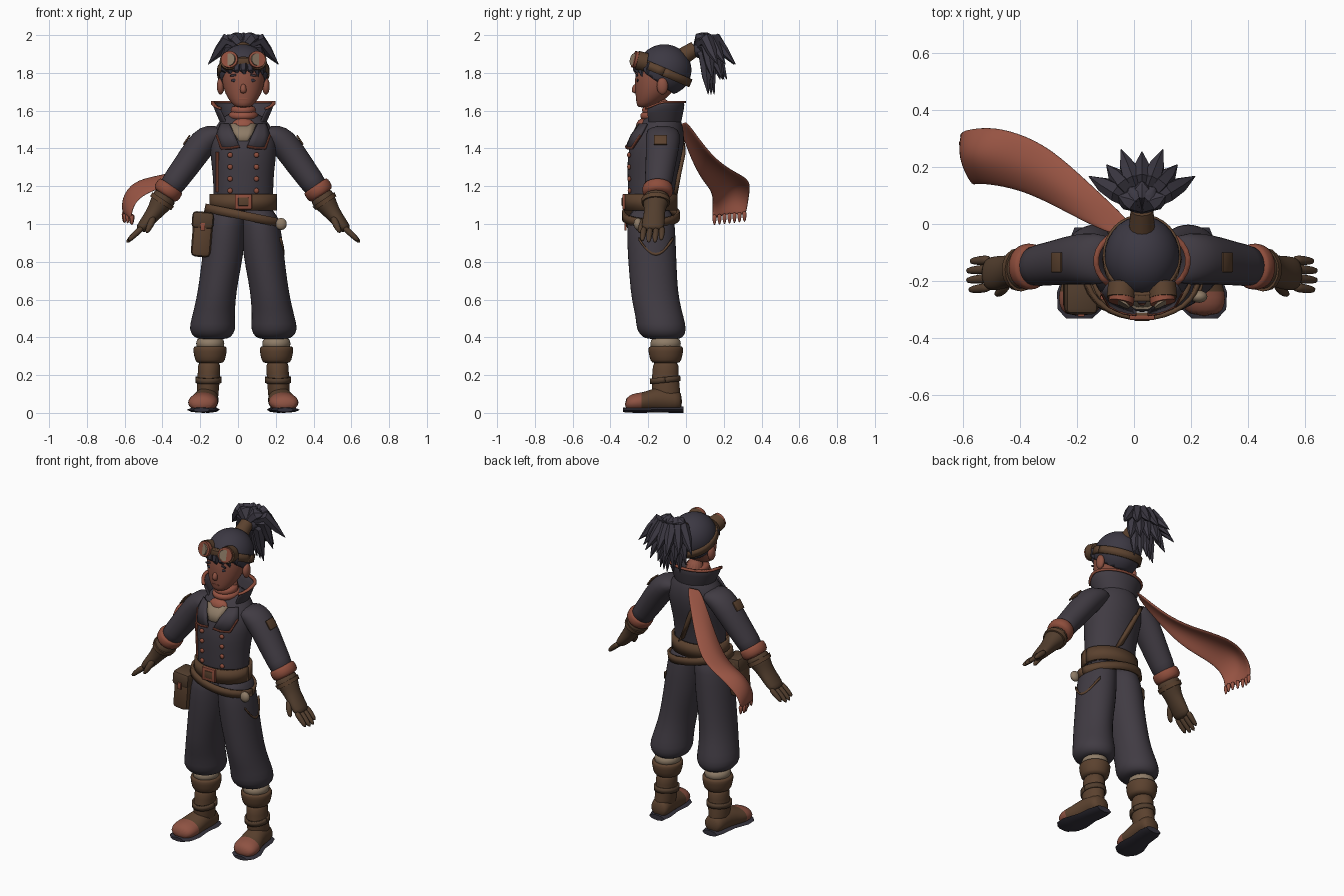
import bpy, bmesh, math
from mathutils import Vector, Matrix, Euler

if "Cube" in bpy.data.objects:
    bpy.data.objects.remove(bpy.data.objects["Cube"])

CX = 0.028  # the body stands a little off centre because of the scarf
X, Y, Z = Vector((1, 0, 0)), Vector((0, 1, 0)), Vector((0, 0, 1))


def material(name, *rgb):
    m = bpy.data.materials.new(name)
    m.use_nodes = True
    m.diffuse_color = (*rgb, 1)
    m.node_tree.nodes["Principled BSDF"].inputs["Base Color"].default_value = (*rgb, 1)
    return m


CLOTH = material("dark cloth", .052, .044, .056)
HAIR = material("dark hair", .045, .04, .056)
LEATHER = material("brown leather", .105, .054, .028)
GLOVE = material("glove brown", .085, .048, .027)
SKIN = material("skin", .27, .085, .055)
SCARF = material("scarf red", .31, .088, .056)
TRIM = material("trim red", .27, .075, .045)
CREAM = material("cream", .27, .2, .135)
SOLE = material("sole", .035, .032, .045)


def finish(name, bm, mat, s=1, sub=0, thick=0):
    for v in bm.verts:
        v.co.x = v.co.x * s + CX
    bmesh.ops.recalc_face_normals(bm, faces=bm.faces)
    me = bpy.data.meshes.new(name)
    bm.to_mesh(me)
    bm.free()
    me.materials.append(mat)
    ob = bpy.data.objects.new(name, me)
    bpy.context.collection.objects.link(ob)
    bpy.ops.object.select_all(action="DESELECT")
    ob.select_set(True)
    bpy.context.view_layer.objects.active = ob
    if sub:
        me.shade_smooth()
    else:
        bpy.ops.object.shade_smooth_by_angle()
    if thick:
        m = ob.modifiers.new("thickness", "SOLIDIFY")
        m.thickness, m.offset = thick, 0
    if sub:
        ob.modifiers.new("smooth", "SUBSURF").levels = sub
        ob.modifiers["smooth"].render_levels = sub
    return ob


def loft(name, rows, mat, u=X, v=Y, s=1, seg=16, sub=1):
    """Skin elliptical rings given as (x, y, z, radius u, radius v)."""
    bm, rings = bmesh.new(), []
    for x, y, z, a, b in rows:
        ts = [math.tau * i / seg for i in range(seg)]
        rings.append([bm.verts.new(Vector((x, y, z)) + u * a * math.cos(t) + v * b * math.sin(t)) for t in ts])
    for p, q in zip(rings, rings[1:]):
        for i in range(seg):
            j = (i + 1) % seg
            bm.faces.new((p[i], p[j], q[j], q[i]))
    bm.faces.new(rings[0])
    bm.faces.new(rings[-1])
    return finish(name, bm, mat, s, sub)


def limb(name, pts, radii, mat, s=1, seg=8, sub=1):
    """Round tube through points, with rings square to the overall direction."""
    d = (Vector(pts[-1]) - Vector(pts[0])).normalized()
    u = d.cross(Y if abs(d.y) < .8 else X).normalized()
    return loft(name, [(*p, r, r) for p, r in zip(pts, radii)], mat, u, d.cross(u), s, seg, sub)


def sheet(name, rows, mat, thick=.012, s=1, sub=1):
    bm = bmesh.new()
    g = [[bm.verts.new(p) for p in r] for r in rows]
    for p, q in zip(g, g[1:]):
        for i in range(len(p) - 1):
            bm.faces.new((p[i], p[i + 1], q[i + 1], q[i]))
    return finish(name, bm, mat, s, sub, thick)


def blob(name, loc, size, mat, s=1):
    bm = bmesh.new()
    bmesh.ops.create_uvsphere(bm, u_segments=20, v_segments=12, radius=1,
                              matrix=Matrix.LocRotScale(loc, None, size))
    return finish(name, bm, mat, s)


def box(name, loc, size, mat, rot=(0, 0, 0), s=1, bevel=.004):
    bm = bmesh.new()
    bmesh.ops.create_cube(bm, size=1, matrix=Matrix.LocRotScale(Vector(loc), Euler(rot), Vector(size)))
    bmesh.ops.bevel(bm, geom=bm.edges[:], offset=bevel, segments=2, affect="EDGES", profile=.5)
    return finish(name, bm, mat, s)


def band(name, loc, rx, ry, h, mat, rot=(0, 0, 0), thick=.016):
    m = Matrix.LocRotScale(Vector(loc), Euler(rot), None)
    ts = [math.tau * i / 32 for i in range(33)]
    rows = [[m @ Vector((rx * math.cos(t), ry * math.sin(t), z)) for t in ts] for z in (-h / 2, h / 2)]
    return sheet(name, rows, mat, thick, sub=0)


# Jacket body
TORSO = [(1.06, -.185, .165, .125), (1.17, -.185, .158, .123), (1.27, -.178, .163, .133),
         (1.38, -.163, .178, .148), (1.46, -.145, .18, .138), (1.54, -.13, .135, .112), (1.6, -.125, .07, .07)]
loft("jacket", [(0, y, z, a, b) for z, y, a, b in TORSO], CLOTH, seg=24)


def front(x, z, off=.006):
    """Point on the front of the jacket."""
    for p, q in zip(TORSO, TORSO[1:]):
        if p[0] <= z <= q[0]:
            k = (z - p[0]) / (q[0] - p[0])
            _, y, a, b = [i + (j - i) * k for i, j in zip(p, q)]
            return Vector((x, y - b * math.sqrt(max(0, 1 - (x / a) ** 2)) - off, z))


# Lapels, buttons, shirt and flap trim
for s, side in ((1, "left"), (-1, "right")):
    inner = [(.075, 1.53), (.045, 1.47), (.02, 1.41)]
    outer = [(.12, 1.53), (.14, 1.47), (.115, 1.4)]
    sheet(side + "_lapel", [[front(a + (b - a) * k, c + (d - c) * k, .014) for k in (0, .33, .67, 1)]
                            for (a, c), (b, d) in zip(inner, outer)], CLOTH, s=s, sub=0)
    edge = [front(x, z, .018) for x, z in (outer[1], outer[2], (.065, 1.402), inner[2])]
    for i, (p, q) in enumerate(zip(edge, edge[1:])):
        limb(f"{side}_lapel_trim_{i}", (p, q), (.007, .007), TRIM, s, sub=0)
    for i in range(4):
        blob(f"{side}_button_{i}", front(.07, 1.365 - i * .063, .003), Vector((.014, .01, .014)), TRIM, s)
sheet("shirt", [[front(x * k, z, .007) for x in (-1, -.5, 0, .5, 1)]
                for z, k in ((1.53, .07), (1.48, .05), (1.44, .025))], CREAM, .008, sub=0)
flap = [front(-.138, z, .002) for z in (1.17, 1.24, 1.31, 1.38)]
limb("flap_trim", flap, (.009,) * 4, TRIM, sub=0)

# Standing collar with a trimmed rim
arc = [math.radians(a) for a in range(-132, 133, 12)]
def collar_row(k):
    return [(math.sin(t) * (.1 + .062 * k), -.13 + math.cos(t) * (.09 + .03 * k),
             1.5 + k * (.145 - .05 * max(0, -math.cos(t)))) for t in arc]
sheet("collar", [collar_row(k) for k in (0, .5, 1)], CLOTH, .014)
rim = [Vector(p) for p in collar_row(1)]
sheet("collar_trim", [[p + Z * h for p in rim] for h in (-.005, .005)], TRIM, .019, sub=0)

# Scarf: neck wraps, bib, flying tail and fringe
for i, (z, r) in enumerate(((1.535, .088), (1.575, .08), (1.605, .068))):
    loft(f"scarf_wrap_{i}", [(0, -.15 - .004 * i, z + h, r * k, r * 1.12 * k)
                             for h, k in ((-.03, .7), (-.018, 1), (.01, 1.02), (.024, .75))], SCARF, seg=20)
blob("scarf_bib", Vector((0, -.225, 1.515)), Vector((.065, .04, .045)), SCARF)
far = [(-.03, 0, 1.55), (-.18, .14, 1.345), (-.32, .27, 1.265), (-.44, .325, 1.24), (-.54, .345, 1.2),
       (-.63, .33, 1.12), (-.63, .32, 1.04)]
near = [(-.1, -.04, 1.53), (-.21, .01, 1.38), (-.32, .07, 1.25), (-.43, .12, 1.19), (-.54, .14, 1.15),
        (-.59, .14, 1.08), (-.59, .135, 1.02)]
bulge = [0, .01, .02, .03, .05, .035, .02]
rows = []
for a, b, h in zip(far, near, bulge):
    a, b = Vector(a), Vector(b)
    rows.append([a.lerp(b, k) + Vector((-.9 * h, 0, h)) * math.sin(math.pi * k) for k in (0, .25, .5, .75, 1)])
sheet("scarf_tail", rows, SCARF, .016, sub=2)
for i in range(7):
    p = Vector(far[-1]).lerp(Vector(near[-1]), (i + .4) / 7) - X * .012 * math.sin(i)
    limb(f"scarf_fringe_{i}", (p + Z * .03, p, p - Z * .03), (.014, .013, .004), SCARF)

# Head
loft("face", [(0, -.225, 1.615, .035, .03), (0, -.2, 1.64, .065, .064), (0, -.172, 1.69, .098, .096),
              (0, -.148, 1.755, .116, .124), (0, -.14, 1.84, .118, .128), (0, -.135, 1.91, .08, .08)], SKIN, seg=24)
loft("neck", [(0, -.12, 1.5, .06, .06), (0, -.13, 1.68, .058, .06)], SKIN)
limb("nose", ((0, -.262, 1.745), (0, -.274, 1.71), (0, -.268, 1.69)), (.012, .02, .016), SKIN)
box("mouth", (0, -.262, 1.662), (.045, .008, .006), TRIM, bevel=.002)
for s, side in ((1, "left"), (-1, "right")):
    blob(side + "_ear", Vector((.12, -.125, 1.73)), Vector((.02, .03, .045)), SKIN, s)
    blob(side + "_eye", Vector((.045, -.256, 1.76)), Vector((.02, .005, .008)), SOLE, s)
    box(side + "_brow", (.045, -.258, 1.788), (.05, .009, .01), HAIR, (0, .15, -.25), s, .002)

# Hair cap cut along a line from forehead to nape
bm = bmesh.new()
bmesh.ops.create_uvsphere(bm, u_segments=28, v_segments=18, radius=1, matrix=Matrix.LocRotScale(
    Vector((0, -.115, 1.815)), None, Vector((.128, .14, .132))))
bmesh.ops.bisect_plane(bm, geom=bm.verts[:] + bm.edges[:] + bm.faces[:], plane_co=(0, -.255, 1.83),
                       plane_no=(0, .15, .205), clear_inner=True)
finish("hair_cap", bm, HAIR, thick=.008)
for i in range(7):
    a = (i - 3) * .3
    d = Vector((math.sin(a), -math.cos(a), 0))
    p = Vector((0, -.12, 1.85)) + Vector((d.x * .118, d.y * .135, 0))
    limb(f"fringe_{i}", (p, p + d * .008 - Z * .035, p + X * .012 - Z * (.06 + .012 * (i % 2))),
         (.026, .02, .003), HAIR, seg=6, sub=0)

# Ponytail
limb("hair_tie", ((0, -.02, 1.885), (0, .05, 1.93)), (.046, .04), LEATHER, seg=16, sub=0)
root = Vector((0, .06, 1.935))
blob("ponytail_core", Vector((0, .085, 1.925)), Vector((.06, .055, .05)), HAIR)
layers = [("top", 5, 65, .05, .05, .09, .06), ("outer", 7, 60, .1, .04, .215, -.09),
          ("middle", 6, 55, .09, .0, .16, -.17), ("lower", 5, 50, .06, -.04, .09, -.25)]
for label, n, spread, r1, h1, r2, h2 in layers:
    for i in range(n):
        a = math.radians(spread * (2 * i / (n - 1) - 1))
        d = Vector((math.sin(a), math.cos(a), 0))
        reach = r2 * (.9 if i % 2 else 1)
        limb(f"ponytail_{label}_{i}", (root, root + d * r1 + Z * h1, root + d * (r1 + reach) / 2 + Z * (h1 + h2) / 2,
             root + d * reach + Z * h2), (.025, .036, .028, .002), HAIR, seg=6, sub=0)

# Goggles
band("goggle_strap", (0, -.117, 1.805), .132, .149, .045, LEATHER, (-.4, 0, 0), .012)
box("goggle_bridge", (0, -.257, 1.862), (.09, .03, .035), LEATHER)
for s, side in ((1, "left"), (-1, "right")):
    for part, y, z, r, dy, mat in (("cup", -.21, 1.855, .05, .05, LEATHER), ("rim", -.255, 1.867, .045, .022, TRIM),
                                   ("lens", -.274, 1.87, .033, .007, CREAM)):
        limb(f"{side}_goggle_{part}", ((.07, y, z), (.074, y - dy, z + dy * .25)), (r, r), mat, s, 18, 0)

# Arms, gloves, legs and boots
for s, side in ((1, "left"), (-1, "right")):
    along = Vector((.56, 0, -.83))
    across = along.cross(Y)
    loft(side + "_sleeve", [(.1, -.125, 1.5, .08, .05), (.17, -.122, 1.475, .095, .076), (.235, -.124, 1.405, .09, .077),
                            (.3, -.135, 1.31, .081, .073), (.36, -.145, 1.23, .075, .068),
                            (.4, -.15, 1.17, .07, .064)], CLOTH, Y, across, s)
    loft(side + "_cuff", [(.378, -.15, 1.207, .074, .07), (.385, -.15, 1.198, .083, .077),
                          (.412, -.15, 1.158, .085, .078), (.418, -.15, 1.148, .06, .055)], TRIM, Y, across, s)
    loft(side + "_gauntlet", [(.4, -.155, 1.165, .075, .068), (.432, -.16, 1.118, .072, .064),
                              (.46, -.165, 1.075, .055, .048), (.49, -.17, 1.035, .06, .04),
                              (.53, -.175, .985, .062, .034), (.55, -.175, .965, .05, .025)], GLOVE, Y, across, s)
    loft(side + "_glove_strap", [(.424, -.16, 1.13, .077, .069), (.438, -.16, 1.11, .075, .066)], LEATHER,
         Y, across, s, sub=0)
    for i in range(4):
        y, k = -.125 - i * .032, (.85, 1, 1, .9)[i]
        limb(f"{side}_finger_{i}", ((.53, y, .985), (.53 + .05 * k, y * 1.03, .985 - .045 * k),
             (.53 + .09 * k, y * 1.05, .985 - .085 * k)), (.019, .018, .011), GLOVE, s)
    limb(side + "_thumb", ((.475, -.2, 1.045), (.49, -.235, .995), (.515, -.25, .95)), (.024, .02, .012), GLOVE, s)
    box(side + "_sleeve_patch", (.3, -.135, 1.445), (.009, .07, .06), LEATHER, (0, -.6, 0), s, .003)

    loft(side + "_trouser_leg", [(.075, -.185, 1.1, .088, .115), (.094, -.186, .99, .107, .13),
                                 (.108, -.18, .83, .11, .13), (.13, -.172, .7, .104, .127),
                                 (.145, -.163, .6, .105, .127), (.16, -.137, .5, .115, .128),
                                 (.164, -.13, .44, .127, .135), (.163, -.122, .4, .1, .11),
                                 (.163, -.118, .39, .07, .08)], CLOTH, s=s, seg=20)
    loft(side + "_sock", [(.175, -.108, z, r, r * 1.08) for z, r in ((.33, .076), (.37, .078), (.405, .07))],
         CREAM, s=s)
    loft(side + "_boot_cuff", [(.176, -.107, z, r, r * 1.04) for z, r in
                               ((.262, .066), (.272, .08), (.33, .092), (.352, .09), (.354, .07))], LEATHER, s=s)
    loft(side + "_boot_shaft", [(.18, -.107, .29, .065, .072), (.182, -.108, .21, .058, .07),
                                (.185, -.11, .17, .063, .075), (.188, -.105, .12, .058, .075),
                                (.19, -.1, .05, .06, .078)], LEATHER, s=s)
    band(side + "_boot_strap", (.184 * s, -.11, .175), .063, .075, .03, GLOVE, (.1, 0, 0), .012)
    foot = loft(side + "_foot", [(.185, -.02, .06, .05, .045), (.19, -.05, .066, .062, .06), (.195, -.13, .075, .064, .07),
                                 (.206, -.2, .062, .074, .058), (.213, -.235, .056, .08, .052), (.216, -.28, .055, .08, .05),
                                 (.219, -.325, .045, .055, .032)], LEATHER, X, Z, s)
    foot.data.materials.append(SKIN)
    for f in foot.data.polygons:
        f.material_index = int(f.center.y < -.235)  # toe cap
    loft(side + "_sole", [(.185, -.012, .017, .052, .017), (.19, -.06, .017, .066, .017), (.2, -.15, .017, .066, .015),
                          (.213, -.24, .016, .086, .016), (.218, -.3, .016, .078, .015), (.221, -.333, .016, .045, .012)],
         SOLE, X, Z, s, seg=8, sub=0)

# Belts, buckle, pouch, pendant, back strap and thigh pocket
band("belt", (0, -.186, 1.115), .17, .134, .085, LEATHER)
band("hip_belt", (0, -.186, 1.045), .2, .145, .045, LEATHER, (0, .2, 0))
box("buckle", (0, -.328, 1.118), (.09, .018, .08), TRIM)
box("buckle_centre", (0, -.335, 1.118), (.055, .012, .045), LEATHER)
box("pouch", (-.218, -.245, .945), (.105, .125, .24), LEATHER, (0, .08, 0), bevel=.025)
box("pouch_flap", (-.214, -.25, 1.02), (.115, .135, .09), GLOVE, (0, .08, 0), bevel=.02)
box("pouch_clasp", (-.214, -.32, .985), (.025, .012, .04), TRIM, bevel=.003)
blob("pendant", Vector((.2, -.255, 1.0)), Vector((.03, .022, .032)), CREAM)
sheet("back_strap", [[(x - .02, y, z + .015), (x + .02, y, z - .015)] for x, y, z in
                     ((-.1, -.025, 1.46), (-.06, -.012, 1.39), (-.01, -.035, 1.28), (.04, -.055, 1.17))], LEATHER, .02, sub=0)
arc = [(-.25 + .018 * i, .95 - .11 * math.sin(math.pi * (.08 + i * .084))) for i in range(11)]
pocket = [Vector((.103 + .109 * math.sqrt(1 - ((y + .182) / .135) ** 2), y, z)) for y, z in arc]
sheet("thigh_pocket_trim", [[p + Z * h for p in pocket] for h in (-.007, .007)], LEATHER, .012, sub=0)
